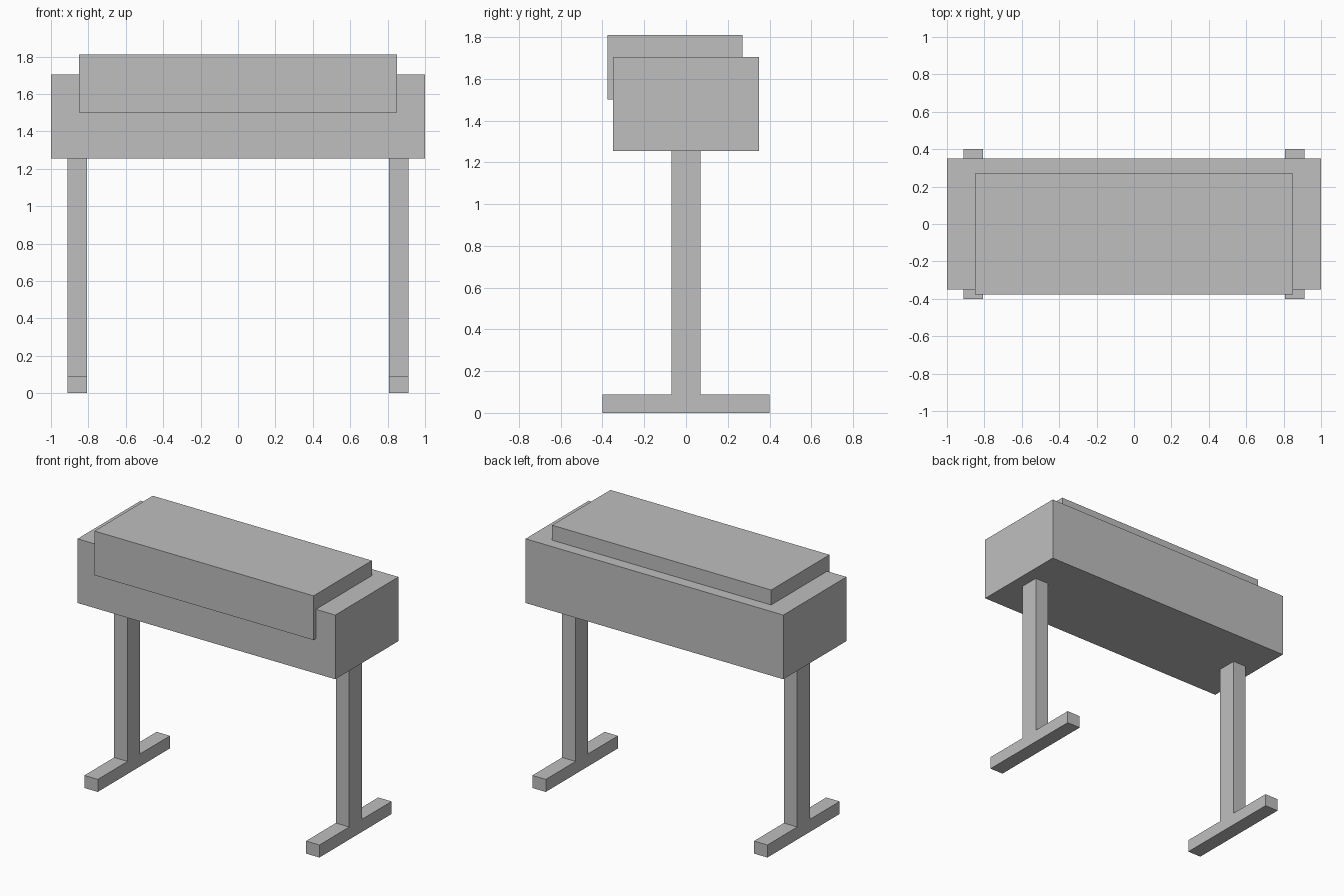
import bpy
import bmesh
from mathutils import Vector

cube = bpy.data.objects.get("Cube")
if cube:
    bpy.data.objects.remove(cube, do_unlink=True)

# Single plain grey
grey = bpy.data.materials.new("light_grey")
grey.use_nodes = True
colour = (0.52, 0.52, 0.52, 1)
grey.diffuse_color = colour
grey.node_tree.nodes["Principled BSDF"].inputs["Base Color"].default_value = colour


def box(name, low, high):
    """Flat-shaded box spanning two opposite corners."""
    low, high = Vector(low), Vector(high)
    bm = bmesh.new()
    bmesh.ops.create_cube(bm, size=1)
    bmesh.ops.scale(bm, vec=high - low, verts=bm.verts)
    mesh = bpy.data.meshes.new(name)
    bm.to_mesh(mesh)
    bm.free()
    mesh.materials.append(grey)
    obj = bpy.data.objects.new(name, mesh)
    obj.location = (low + high) / 2
    bpy.context.collection.objects.link(obj)
    return obj


# Main case and the lid that overhangs its front
box("case", (-1, -0.35, 1.255), (1, 0.35, 1.705))
box("lid", (-0.85, -0.377, 1.5), (0.85, 0.27, 1.81))

# A post on a long foot at each end
leg_x, half_width, foot_top = 0.86, 0.052, 0.088
for side, sign in (("left", 1), ("right", -1)):
    x0, x1 = sign * leg_x - half_width, sign * leg_x + half_width
    box(side + "_post", (x0, -0.07, foot_top), (x1, 0.07, 1.255))
    box(side + "_foot", (x0, -0.4, 0), (x1, 0.4, foot_top))
